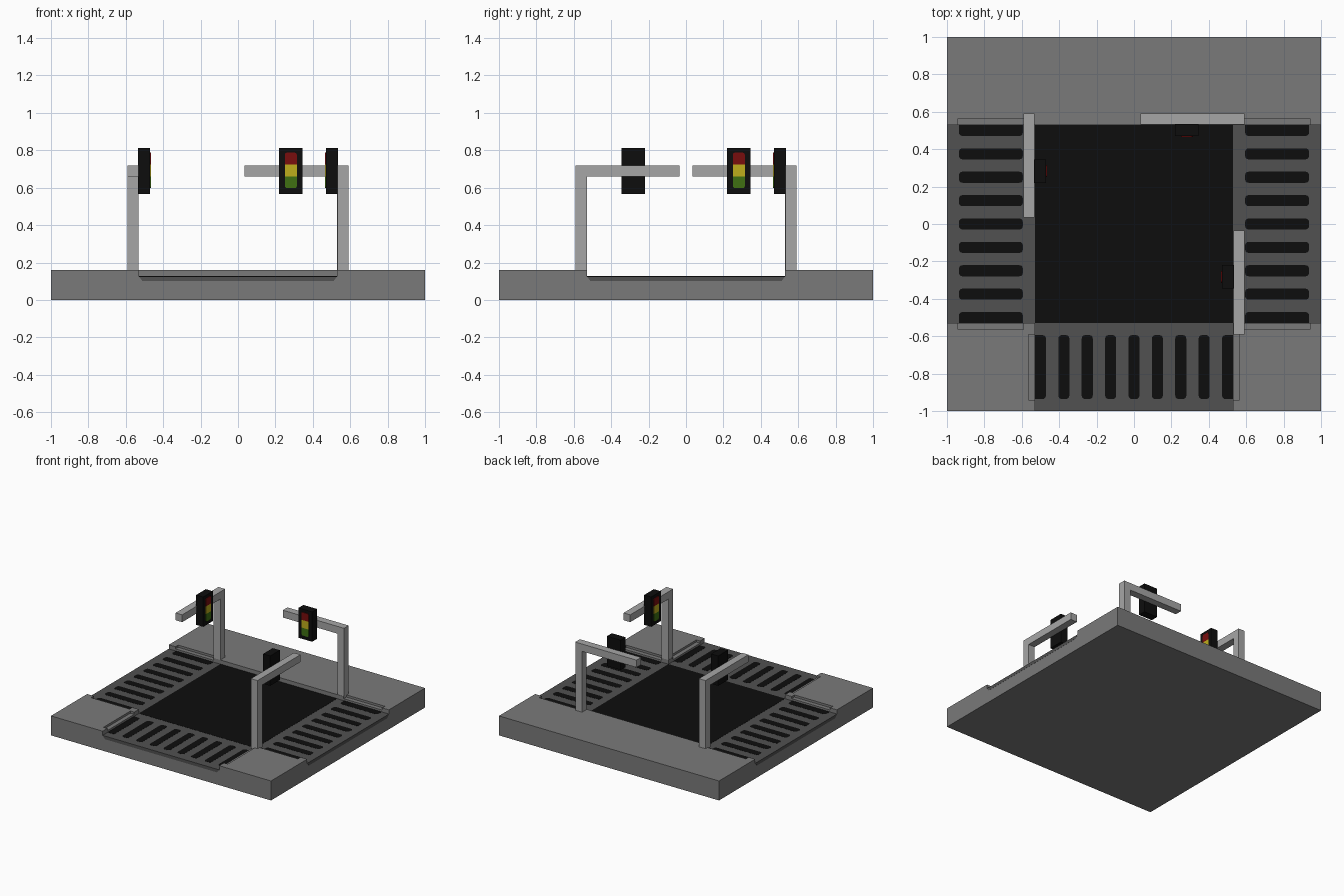
import bpy, bmesh, math
from mathutils import Matrix, Vector

cube = bpy.data.objects.get("Cube")
if cube:
    bpy.data.objects.remove(cube, do_unlink=True)


def material(name, r, g, b):
    m = bpy.data.materials.new(name)
    m.use_nodes = True
    m.diffuse_color = (r, g, b, 1)
    bsdf = m.node_tree.nodes["Principled BSDF"]
    bsdf.inputs["Base Color"].default_value = (r, g, b, 1)
    bsdf.inputs["Roughness"].default_value = 0.8
    return m


PAVING = material("paving grey", 0.195, 0.195, 0.195)
ASPHALT = material("asphalt grey", 0.082, 0.082, 0.082)
BLACK = material("black", 0.004, 0.004, 0.004)
METAL = material("pole grey", 0.38, 0.38, 0.38)
RED = material("lamp red", 0.19, 0.004, 0.004)
YELLOW = material("lamp yellow", 0.52, 0.42, 0.012)
GREEN = material("lamp green", 0.05, 0.16, 0.006)


def finish(bm, name, mat, matrix=None):
    if matrix:
        bm.transform(matrix)
    bmesh.ops.recalc_face_normals(bm, faces=bm.faces)
    mesh = bpy.data.meshes.new(name)
    bm.to_mesh(mesh)
    bm.free()
    mesh.materials.append(mat)
    ob = bpy.data.objects.new(name, mesh)
    bpy.context.collection.objects.link(ob)
    return ob


def prism(name, outline, z0, z1, mat, matrix=None):
    """Extrude a plan outline from z0 up to z1."""
    bm = bmesh.new()
    face = bm.faces.new([bm.verts.new((x, y, z0)) for x, y in outline])
    ext = bmesh.ops.extrude_face_region(bm, geom=[face])
    top = [v for v in ext["geom"] if isinstance(v, bmesh.types.BMVert)]
    bmesh.ops.translate(bm, verts=top, vec=(0, 0, z1 - z0))
    return finish(bm, name, mat, matrix)


def box(name, lo, hi, mat, matrix=None):
    outline = [(lo[0], lo[1]), (hi[0], lo[1]), (hi[0], hi[1]), (lo[0], hi[1])]
    return prism(name, outline, lo[2], hi[2], mat, matrix)


def rounded(w, h, r, corners=(1, 1, 1, 1)):
    """Rectangle outline centred on the origin, with chosen corners rounded."""
    pts = []
    for i, (sx, sy) in enumerate([(1, 1), (-1, 1), (-1, -1), (1, -1)]):
        if not corners[i]:
            pts.append((sx * w / 2, sy * h / 2))
            continue
        for k in range(4):
            a = math.radians(90 * i + 30 * k)
            pts.append((sx * (w / 2 - r) + r * math.cos(a),
                        sy * (h / 2 - r) + r * math.sin(a)))
    return pts


def turn(deg):
    return Matrix.Rotation(math.radians(deg), 4, "Z")


ROAD, KERB, LEDGE = 0.126, 0.16, 0.142
R = 0.53            # half width of the road
N = 0.565           # back of the dropped kerb
C0, C1 = 0.59, 0.94  # crossing, inner and outer end

# Foundation slab
box("foundation_slab", (-1, -1, 0), (1, 1, ROAD - 0.001), PAVING)

# T-shaped road, narrower at its underside
def road_outline(r, e=1.001):
    return [(-r, -e), (r, -e), (r, -r), (e, -r), (e, r), (-e, r), (-e, -r), (-r, -r)]

bm = bmesh.new()
low = [bm.verts.new((x, y, 0.10)) for x, y in road_outline(R - 0.02)]
high = [bm.verts.new((x, y, ROAD)) for x, y in road_outline(R)]
bm.faces.new(low)
bm.faces.new(high)
for i in range(8):
    j = (i + 1) % 8
    bm.faces.new((low[i], low[j], high[j], high[i]))
finish(bm, "road", ASPHALT)

# Raised pavements with dropped kerbs beside the crossings
half = [(R + 0, 0)]
back = [(1, 1), (1, R), (C1, R), (C1, N), (C0, N), (C0, R)]
back += [(-x, y) for x, y in reversed(back)]
prism("back_pavement", back, ROAD - 0.001, KERB, PAVING)
corner = [(R, -1), (1, -1), (1, -R), (C1, -R), (C1, -N), (C0, -N), (C0, -R),
          (R, -R), (R, -C0), (N, -C0), (N, -C1), (R, -C1)]
for side, s in (("left", 1), ("right", -1)):
    flip = Matrix.Scale(s, 4, (1, 0, 0))
    prism("front_pavement_" + side, corner, ROAD - 0.001, KERB, PAVING, flip)
    for tag, lo, hi in (("back", (C0, R), (C1, N)),
                        ("front", (C0, -N), (C1, -R)),
                        ("approach", (R, -C1), (N, -C0))):
        box(f"dropped_kerb_{tag}_{side}", (*lo, ROAD - 0.001), (*hi, LEDGE), PAVING, flip)

# Black junction centre
box("junction_centre", (-R, -R, ROAD - 0.002), (R, R, ROAD + 0.001), BLACK)

# Crossing stripes on the three arms of the road
for arm, deg in (("left", 0), ("right", 180), ("front", -90)):
    for k in range(-4, 5):
        corners = {-4: (1, 1, 0, 0), 4: (0, 0, 1, 1)}.get(k, (1, 1, 1, 1))
        place = turn(deg) @ Matrix.Translation((0.765, k * 0.125, 0))
        prism(f"crossing_stripe_{arm}_{k + 5}", rounded(0.342, 0.059, 0.018, corners),
              ROAD - 0.002, ROAD + 0.001, BLACK, place)


# Traffic lights: built on the back side, then turned around the centre
def traffic_light(tag, place):
    # Pole and arm as one L-shaped profile, stood upright
    upright = Matrix.Rotation(math.radians(90), 4, "X")
    profile = [(0.53, KERB - 0.01), (0.592, KERB - 0.01), (0.592, 0.72),
               (0.035, 0.72), (0.035, 0.66), (0.53, 0.66)]
    prism("pole_and_arm_" + tag, profile, -0.592, -0.532, METAL, place @ upright)
    box("signal_housing_" + tag, (0.22, 0.47, 0.567), (0.345, 0.534, 0.812), BLACK, place)
    lamps = (("red", RED, 0.756, (1, 1, 0, 0)), ("yellow", YELLOW, 0.6925, (0, 0, 0, 0)),
             ("green", GREEN, 0.629, (0, 0, 1, 1)))
    for name, mat, z, corners in lamps:
        spot = place @ Matrix.Translation((0.2825, 0, z)) @ upright
        prism(f"{name}_lamp_{tag}", rounded(0.065, 0.0635, 0.013, corners),
              -0.471, -0.466, mat, spot)


traffic_light("back", Matrix.Identity(4))
traffic_light("left", turn(-90) @ Matrix.Identity(4))
# The right-hand light stands at the back corner, facing across the road
traffic_light("right", turn(90) @ Matrix.Scale(1, 4, Vector((1, 0, 0))))
